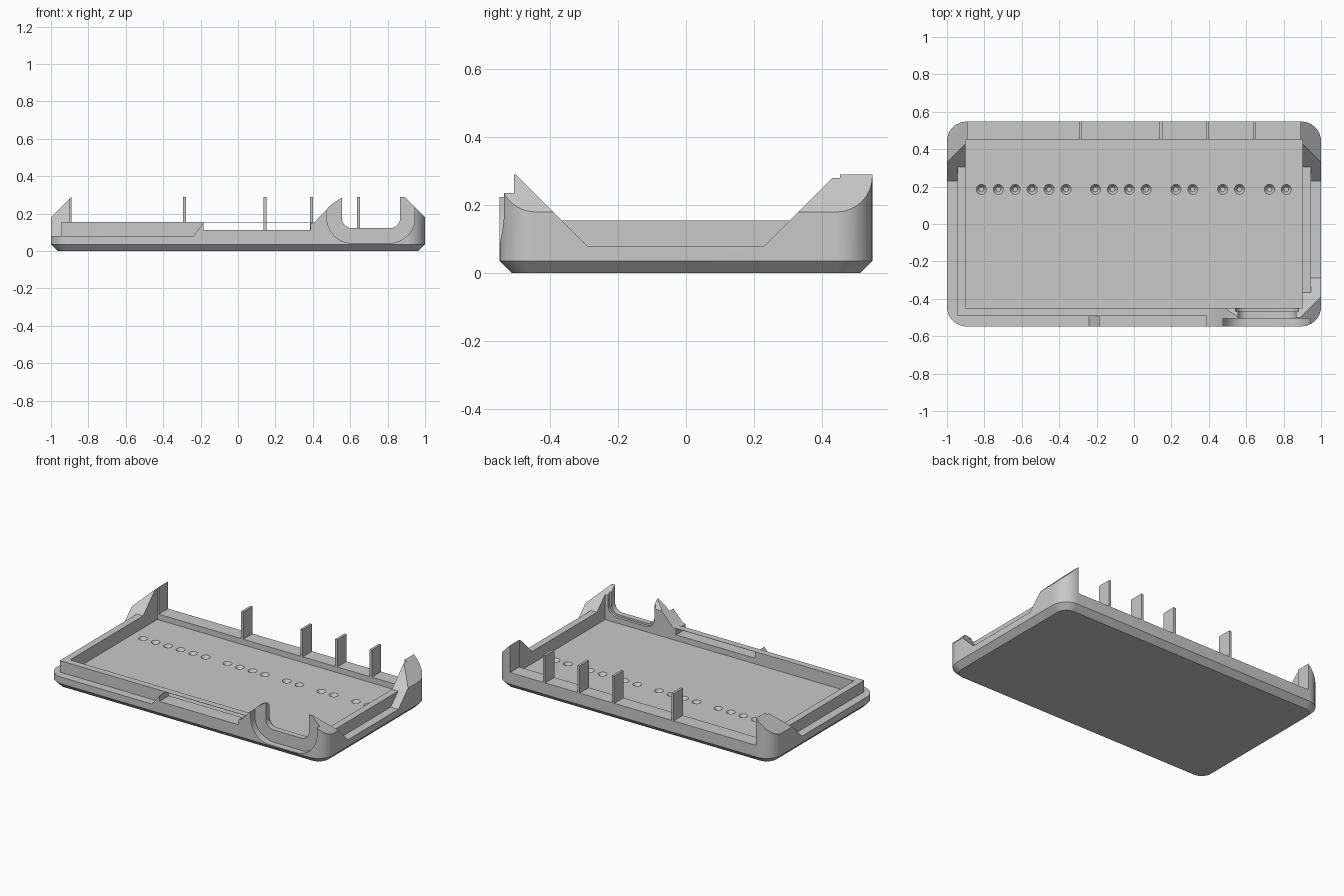
import bpy, bmesh, math
from mathutils import Vector

cube = bpy.data.objects.get("Cube")
if cube:
    bpy.data.objects.remove(cube, do_unlink=True)

grey = bpy.data.materials.new("plain_grey")
grey.use_nodes = True
grey.diffuse_color = (0.585, 0.585, 0.585, 1)
grey.node_tree.nodes["Principled BSDF"].inputs["Base Color"].default_value = (0.585, 0.585, 0.585, 1)

HALF_Y = 0.5475
FLOOR, STEP, NOTCH, LIP, TOP = 0.075, 0.08, 0.112, 0.155, 0.29


def make(name, bm):
    bmesh.ops.recalc_face_normals(bm, faces=bm.faces)
    mesh = bpy.data.meshes.new(name)
    bm.to_mesh(mesh)
    bm.free()
    mesh.materials.append(grey)
    ob = bpy.data.objects.new(name, mesh)
    bpy.context.collection.objects.link(ob)
    return ob


def prism(name, points, axis, lo, hi):
    """Extrude a profile along x (yz points), y (xz points) or z (xy points)."""
    place = {"x": lambda a, b, t: (t, a, b),
             "y": lambda a, b, t: (a, t, b),
             "z": lambda a, b, t: (a, b, t)}[axis]
    bm = bmesh.new()
    rings = [[bm.verts.new(place(a, b, t)) for a, b in points] for t in (lo, hi)]
    bridge(bm, rings)
    return make(name, bm)


def bridge(bm, rings):
    n = len(rings[0])
    for low, high in zip(rings, rings[1:]):
        for i in range(n):
            j = (i + 1) % n
            bm.faces.new((low[i], low[j], high[j], high[i]))
    bm.faces.new(rings[0][::-1])
    bm.faces.new(rings[-1])


def rect(x0, x1, y0, y1):
    return [(x0, y0), (x1, y0), (x1, y1), (x0, y1)]


def rounded(x0, x1, y0, y1, r, steps=12):
    pts = []
    corners = ((x1 - r, y0 + r, -90), (x1 - r, y1 - r, 0),
               (x0 + r, y1 - r, 90), (x0 + r, y0 + r, 180))
    for cx, cy, start in corners:
        for k in range(steps + 1):
            a = math.radians(start + 90 * k / steps)
            pts.append((cx + r * math.cos(a), cy + r * math.sin(a)))
    return pts


# Outer block with rounded corners and a chamfered base
bm = bmesh.new()
rings = []
for inset, z in ((0.036, 0), (0, 0.036), (0, TOP)):
    outline = rounded(-1 + inset, 1 - inset, -HALF_Y + inset, HALF_Y - inset, 0.105 - inset)
    rings.append([bm.verts.new((x, y, z)) for x, y in outline])
bridge(bm, rings)
tray = make("tray", bm)


def cut(cutter):
    cutter.hide_render = True
    mod = tray.modifiers.new("cut", "BOOLEAN")
    mod.operation = "DIFFERENCE"
    mod.solver = "EXACT"
    mod.object = cutter
    bpy.context.view_layer.objects.active = tray
    bpy.ops.object.modifier_apply(modifier=mod.name)
    bpy.data.objects.remove(cutter, do_unlink=True)


# Inner cavity
cut(prism("cavity", rect(-0.9, 0.9, -0.45, 0.452), "z", FLOOR, 1))


# Side walls: outer step and inner lip, sloping up to the corner posts
def side_profile(z, front_post):
    d = 0.6 - z
    rise = z - STEP
    front = [(-0.29 - rise - d, 0.6), (-0.29 - rise, z)] if front_post else [(-0.8, 0.6), (-0.8, z)]
    return front + [(0.23 + rise, z), (0.23 + rise + d, 0.6)]


for z, inner in ((STEP, 0.945), (LIP, 0.85)):
    cut(prism("left_step", side_profile(z, True), "x", inner, 1.2))
    cut(prism("right_step", side_profile(z, False), "x", -1.2, -inner))

# Front wall: outer step, then lip, notch and rise to the socket surround
cut(prism("front_step", [(-1.2, STEP), (-0.24, STEP), (-0.185, 0.15), (-0.185, 0.6), (-1.2, 0.6)],
          "y", -0.8, -0.493))
cut(prism("front_lip", [(-1.2, LIP), (-0.185, LIP), (-0.185, NOTCH), (0.387, NOTCH), (0.387, 0.145),
                        (0.41, LIP), (0.5, 0.25), (0.555, 0.285), (0.555, 0.6), (-1.2, 0.6)],
          "y", -0.8, -0.4))

# Socket surround slopes down towards the inside
cut(prism("surround_slope", [(-0.365, LIP), (-0.81, 0.6), (-0.2, 0.6), (-0.2, LIP)], "x", 0.38, 0.88))

# Low back wall between the corner posts
cut(prism("back_gap", rect(-0.89, 0.89, NOTCH, 0.6), "y", 0.44, 0.8))

# Sloped outer edges of the posts
for s in (-1, 1):
    cut(prism("post_slope", [(s * 1.1, 0.08), (s * 0.7, 0.48), (s * 1.1, 0.48)], "y", -0.8, 0.8))

# Plug recess, socket opening and the shallow seat behind it
cut(prism("plug_recess", rounded(0.475, 0.945, 0.042, 0.36, 0.135), "y", -0.8, -0.505))
cut(prism("socket_opening", rounded(0.555, 0.867, 0.122, 0.6, 0.055), "y", -0.8, -0.4))
cut(prism("socket_seat", rounded(0.543, 0.879, 0.11, 0.6, 0.065), "y", -0.467, -0.4))

# Countersunk dimples in the floor, in groups along the back
pitch = 0.0905
for start, count in ((-0.816, 6), (-0.206, 4), (0.224, 2), (0.474, 2), (0.724, 2)):
    for i in range(count):
        bm = bmesh.new()
        bmesh.ops.create_cone(bm, cap_ends=True, segments=20, radius1=0.013, radius2=0.041, depth=0.04)
        bmesh.ops.translate(bm, verts=bm.verts, vec=Vector((start + i * pitch, 0.185, FLOOR)))
        cut(make("dimple", bm))

# Thin strip bridging the front notch
prism("notch_strip", rect(-0.185, 0.4, -0.493, -0.45), "z", LIP - 0.002, LIP)

# Upright ribs on the back wall
for i, x in enumerate((-0.286, 0.144, 0.394, 0.644)):
    prism(f"back_rib_{i + 1}", rect(x - 0.008, x + 0.008, 0.452, HALF_Y), "z", NOTCH - 0.02, TOP)

# Smooth the rounded corners, keep the edges sharp
bpy.ops.object.select_all(action="DESELECT")
tray.select_set(True)
bpy.context.view_layer.objects.active = tray
bpy.ops.object.shade_smooth_by_angle(angle=math.radians(25))
